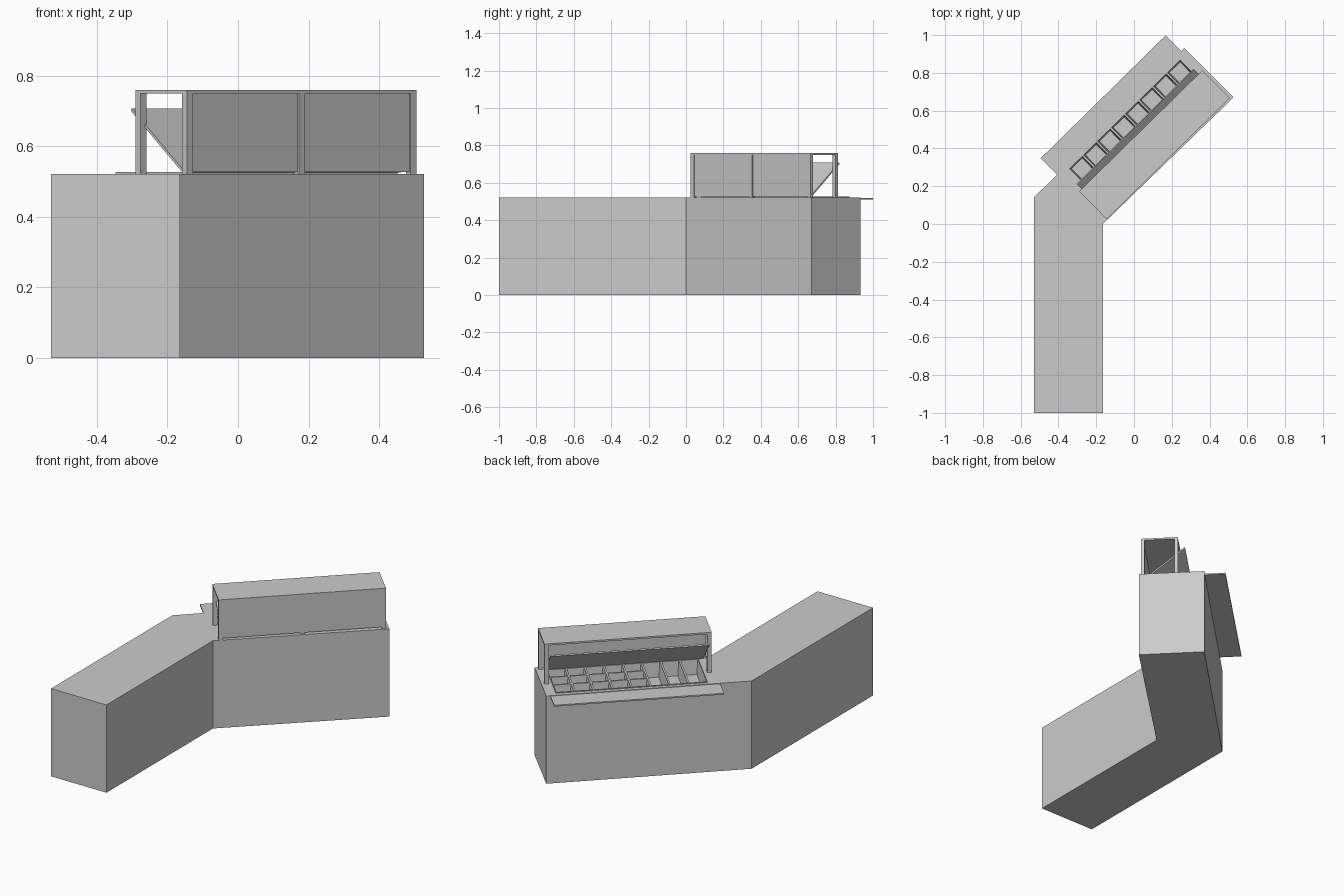
import bpy, bmesh, math
from mathutils import Matrix, Vector

if "Cube" in bpy.data.objects:
    bpy.data.objects.remove(bpy.data.objects["Cube"])

# Local frame of the angled wing: u along its front edge, v towards its back
A = math.radians(44.5)
WING = Matrix.Translation((-0.165, 0, 0)) @ Matrix.Rotation(A, 4, 'Z')
TOP = 0.522


def finish(name, bm, mat=None):
    bmesh.ops.recalc_face_normals(bm, faces=bm.faces)
    me = bpy.data.meshes.new(name)
    bm.to_mesh(me)
    bm.free()
    ob = bpy.data.objects.new(name, me)
    if mat:
        ob.matrix_world = mat
    bpy.context.collection.objects.link(ob)
    return ob


def prism(bm, pts, direction):
    f = bm.faces.new([bm.verts.new(p) for p in pts])
    r = bmesh.ops.extrude_face_region(bm, geom=[f])
    vs = [e for e in r['geom'] if isinstance(e, bmesh.types.BMVert)]
    bmesh.ops.translate(bm, verts=vs, vec=Vector(direction))
    return vs


def add_box(bm, u0, u1, v0, v1, z0, z1, top_grow=0):
    vs = prism(bm, [(u0, v0, z0), (u1, v0, z0), (u1, v1, z0), (u0, v1, z0)], (0, 0, z1 - z0))
    cu, cv = (u0 + u1) / 2, (v0 + v1) / 2
    for w in vs:
        w.co.x += math.copysign(top_grow, w.co.x - cu)
        w.co.y += math.copysign(top_grow, w.co.y - cv)


def box(name, *dims):
    bm = bmesh.new()
    add_box(bm, *dims)
    return finish(name, bm, WING)


# Bent counter body
bm = bmesh.new()
outline = [(-0.53, -1), (-0.165, -1), (-0.165, 0), (0.527, 0.67), (0.267, 0.932), (-0.53, 0.14)]
prism(bm, [(x, y, 0) for x, y in outline], (0, 0, TOP))
counter = finish("counter", bm)

# Raised rim around the food pans
U0, U1, V0, V1 = 0.075, 0.905, 0.04, 0.337
rim = box("pan_rim", U0, U1, V0, V1, TOP - 0.002, TOP + 0.005)

# Tapered pan recesses: three long pans, then five columns of three small pans
bm = bmesh.new()
pitch = (U1 - U0) / 8
row = (V1 - V0) / 3
g = 0.012
for i in range(8):
    a, b = U0 + i * pitch + g, U0 + (i + 1) * pitch - g
    if i < 3:
        add_box(bm, a, b, V0 + g, V1 - g, 0.44, 0.54, 0.008)
    else:
        for j in range(3):
            add_box(bm, a, b, V0 + j * row + g, V0 + (j + 1) * row - g, 0.44, 0.54, 0.008)
cutter = finish("pan_cutter", bm, WING)
cutter.hide_render = True
cutter.display_type = 'WIRE'
for ob in (counter, rim):
    m = ob.modifiers.new("pans", 'BOOLEAN')
    m.operation = 'DIFFERENCE'
    m.solver = 'EXACT'
    m.object = cutter

# Guard posts
for name, u, v in (("front_post_left", 0.032, 0.004), ("front_post_middle", 0.477, 0.004),
                   ("front_post_right", 0.922, 0.004), ("back_post_left", 0.032, 0.192),
                   ("back_post_right", 0.922, 0.192)):
    box(name, u, u + 0.024, v, v + 0.019, TOP, 0.752)

# Guard roof and front panels
box("guard_roof", 0.032, 0.946, 0.004, 0.211, 0.75, 0.76)
box("front_panel_left", 0.056, 0.477, 0.009, 0.016, 0.528, 0.75)
box("front_panel_right", 0.501, 0.922, 0.009, 0.016, 0.528, 0.75)

# Sloping inner panel, rising towards the back
bm = bmesh.new()
prism(bm, [(0.05, 0.033, 0.53), (0.05, 0.04, 0.526), (0.05, 0.25, 0.702), (0.05, 0.245, 0.708)],
      (0.868, 0, 0))
finish("sloping_panel", bm, WING)

# Serving shelf along the back edge
box("tray_shelf", 0.009, 0.938, 0.355, 0.479, 0.511, 0.519)
